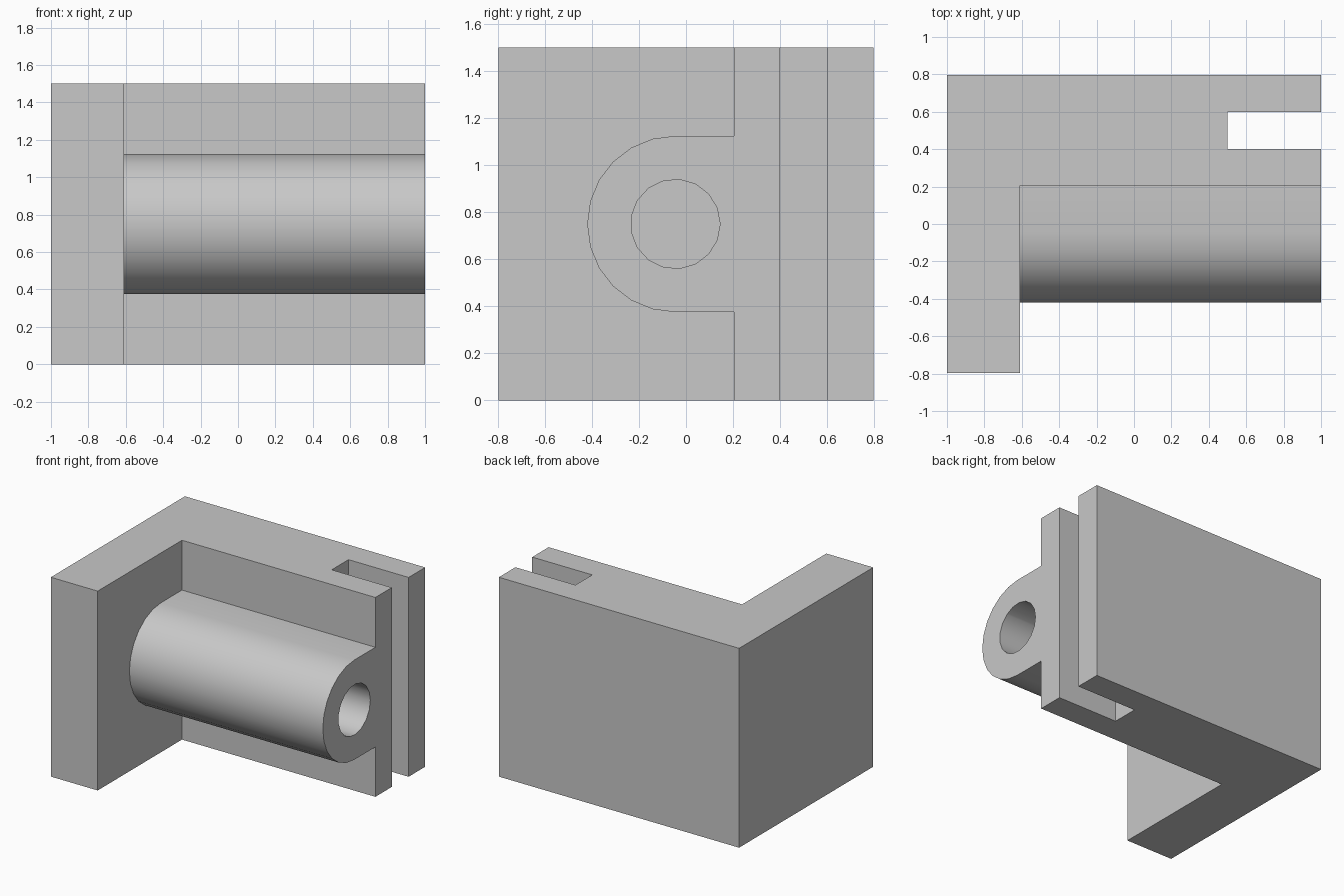
import bpy, bmesh, math

cube = bpy.data.objects.get("Cube")
if cube:
    bpy.data.objects.remove(cube, do_unlink=True)

HEIGHT, DEPTH = 1.5, 0.797
WALL_X, PLATE_Y = -0.61, 0.205
BOSS_Y, BOSS_Z, BOSS_R = -0.045, 0.75, 0.375

grey = bpy.data.materials.new("light grey")
grey.use_nodes = True
grey.diffuse_color = (0.58, 0.58, 0.58, 1)
grey.node_tree.nodes["Principled BSDF"].inputs["Base Color"].default_value = grey.diffuse_color


def prism(name, points, direction):
    """Extrude a closed profile along a direction."""
    bm = bmesh.new()
    face = bm.faces.new([bm.verts.new(p) for p in points])
    new = bmesh.ops.extrude_face_region(bm, geom=[face])["geom"]
    bmesh.ops.translate(bm, vec=direction, verts=[v for v in new if isinstance(v, bmesh.types.BMVert)])
    bmesh.ops.recalc_face_normals(bm, faces=bm.faces)
    mesh = bpy.data.meshes.new(name)
    bm.to_mesh(mesh)
    bm.free()
    mesh.materials.append(grey)
    obj = bpy.data.objects.new(name, mesh)
    bpy.context.collection.objects.link(obj)
    return obj


def arc(radius, start, step, count, x):
    """Points on a circle about the boss axis."""
    angles = [start + step * i for i in range(count)]
    return [(x, BOSS_Y + radius * math.cos(a), BOSS_Z + radius * math.sin(a)) for a in angles]


def combine(target, tool, operation):
    """Apply a boolean and remove the tool."""
    tool.hide_render = True
    mod = target.modifiers.new(operation.lower(), 'BOOLEAN')
    mod.operation, mod.object, mod.solver = operation, tool, 'EXACT'
    bpy.ops.object.select_all(action='DESELECT')
    target.select_set(True)
    bpy.context.view_layer.objects.active = target
    bpy.ops.object.modifier_apply(modifier=mod.name)
    bpy.data.objects.remove(tool, do_unlink=True)


# L-shaped body with a slot in the open end of its long arm
plan = [(-1, -DEPTH), (WALL_X, -DEPTH), (WALL_X, PLATE_Y), (1, PLATE_Y), (1, 0.4),
        (0.5, 0.4), (0.5, 0.6), (1, 0.6), (1, DEPTH), (-1, DEPTH)]
body = prism("slotted_bracket", [(x, y, 0) for x, y in plan], (0, 0, HEIGHT))

# Half-round boss, sunk a little into the body before joining
root = WALL_X - 0.1
boss_profile = arc(BOSS_R, math.pi / 2, math.pi / 12, 13, root)
boss_profile += [(root, 0.3, BOSS_Z - BOSS_R), (root, 0.3, BOSS_Z + BOSS_R)]
boss = prism("round_boss", boss_profile, (1 - root, 0, 0))
combine(body, boss, 'UNION')

# Blind bore along the boss
bore = prism("bore_cutter", arc(0.19, 0, math.tau / 17, 17, WALL_X), (2, 0, 0))
combine(body, bore, 'DIFFERENCE')

body.select_set(True)
bpy.context.view_layer.objects.active = body
bpy.ops.object.shade_smooth_by_angle(angle=math.radians(30))
